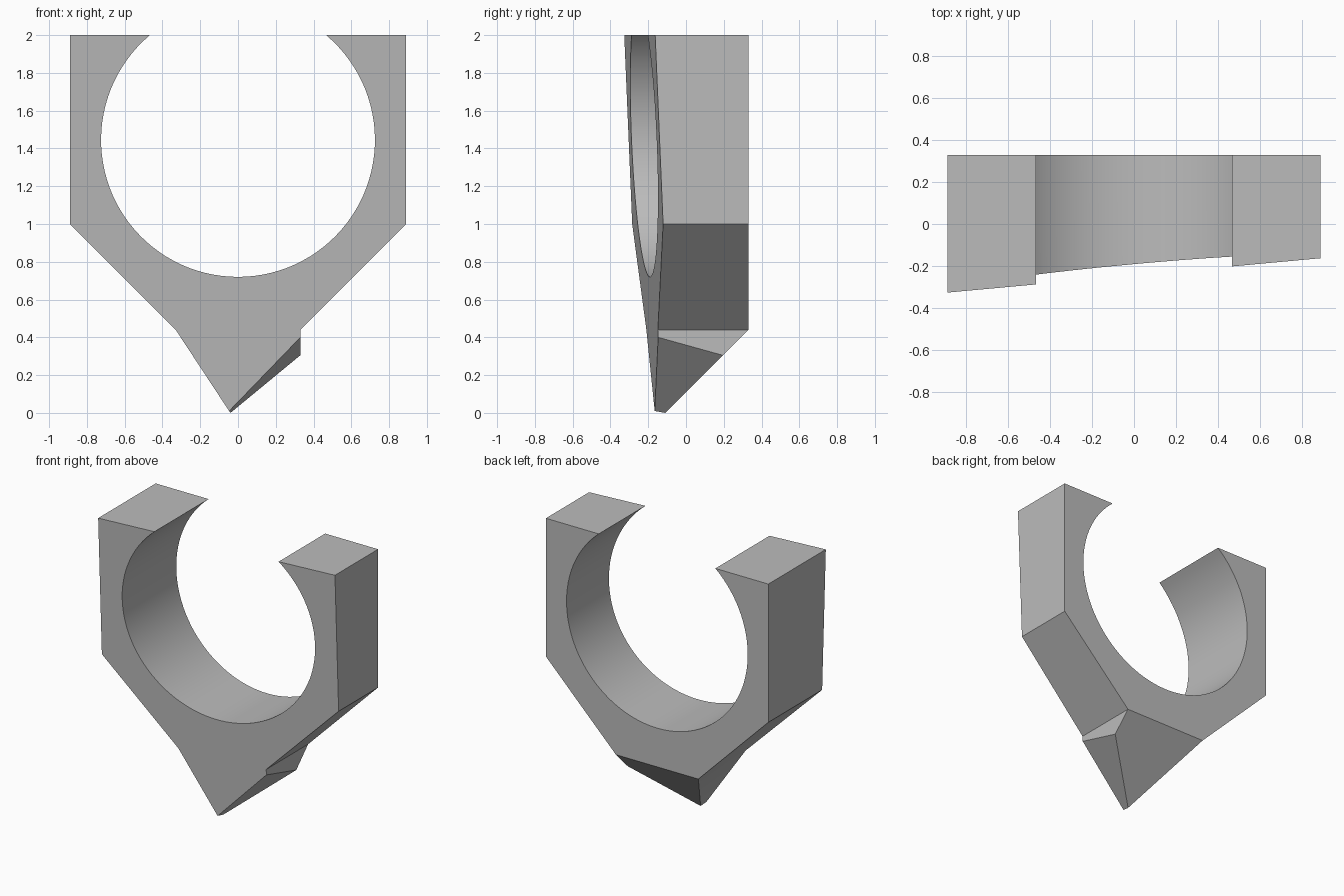
import bpy, bmesh, math

if "Cube" in bpy.data.objects:
    bpy.data.objects.remove(bpy.data.objects["Cube"])

BACK = 0.33                      # flat rear plane
HOLE_Z, HOLE_R = 1.445, 0.725    # round opening
TOP = 2.0
SEGMENTS = 80


def front_y(x, z):
    """Slanted front plane."""
    return -0.245 + 0.092 * x - 0.042 * (z - TOP)


grey = bpy.data.materials.new("plain grey")
grey.diffuse_color = (0.5, 0.5, 0.5, 1)
grey.use_nodes = True
grey.node_tree.nodes["Principled BSDF"].inputs["Base Color"].default_value = grey.diffuse_color

bm = bmesh.new()


def front(x, z):
    return bm.verts.new((x, front_y(x, z), z))


def back(x, z):
    return bm.verts.new((x, BACK, z))


# Open ring profile: opening arc left to right, then down the right side
half_gap = math.asin((TOP - HOLE_Z) / HOLE_R)
start, sweep = math.pi - half_gap, math.pi + 2 * half_gap
profile = []
for i in range(SEGMENTS + 1):
    a = start + sweep * i / SEGMENTS
    profile.append((HOLE_R * math.cos(a), HOLE_Z + HOLE_R * math.sin(a)))
profile += [(0.89, TOP), (0.89, 1.0), (0.33, 0.44),
            (-0.33, 0.44), (-0.89, 1.0), (-0.89, TOP)]
f = [front(x, z) for x, z in profile]
b = [back(x, z) for x, z in profile]
right, left = len(profile) - 4, len(profile) - 3    # ends of the neck

# Walls of the ring, leaving the neck open for the spike
for i in range(len(profile)):
    j = (i + 1) % len(profile)
    if i != right:
        bm.faces.new((f[i], f[j], b[j], b[i]))

# Pointed spike below the neck
notch_front = front(0.33, 0.40)
notch_back = bm.verts.new((0.33, 0.195, 0.305))
tip_front = front(-0.047, 0.01)
tip_back = bm.verts.new((-0.04, -0.11, 0.0))
bm.faces.new((f[right], notch_front, notch_back, b[right]))
bm.faces.new((notch_front, tip_front, tip_back, notch_back))
bm.faces.new((tip_front, f[left], b[left], tip_back))
bm.faces.new((b[right], notch_back, tip_back, b[left]))

# Front and rear caps
bm.faces.new(f[:right + 1] + [notch_front, tip_front] + f[left:])
bm.faces.new(b)
bmesh.ops.recalc_face_normals(bm, faces=bm.faces[:])

mesh = bpy.data.meshes.new("pointed_clip")
bm.to_mesh(mesh)
bm.free()
mesh.materials.append(grey)
clip = bpy.data.objects.new("pointed_clip", mesh)
bpy.context.collection.objects.link(clip)
bpy.context.view_layer.objects.active = clip
clip.select_set(True)
bpy.ops.object.shade_smooth_by_angle(angle=math.radians(20))
